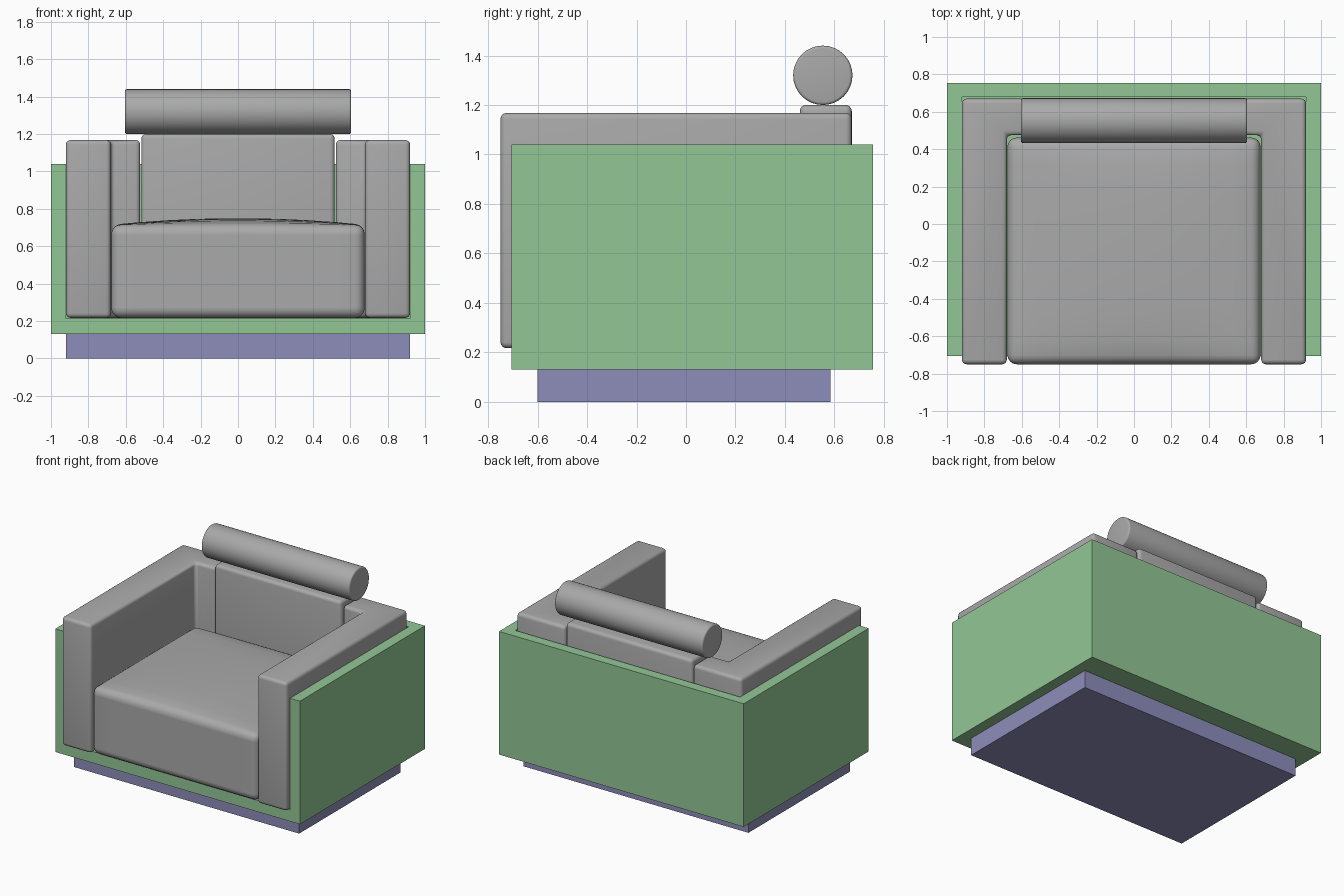
import bpy, bmesh, math

cube = bpy.data.objects.get("Cube")
if cube:
    bpy.data.objects.remove(cube, do_unlink=True)


def material(name, rgb):
    m = bpy.data.materials.new(name)
    m.use_nodes = True
    colour = (*rgb, 1)
    m.diffuse_color = colour
    m.node_tree.nodes["Principled BSDF"].inputs["Base Color"].default_value = colour
    return m


grey = material("grey upholstery", (0.40, 0.40, 0.40))
green = material("green shell", (0.29, 0.57, 0.30))
blue = material("blue plinth", (0.27, 0.27, 0.50))


def finish(name, bm, mat, bevel=0, mirror=False):
    """Turn a bmesh into an object, optionally mirrored and rounded."""
    bmesh.ops.recalc_face_normals(bm, faces=bm.faces)
    mesh = bpy.data.meshes.new(name)
    bm.to_mesh(mesh)
    bm.free()
    mesh.materials.append(mat)
    ob = bpy.data.objects.new(name, mesh)
    bpy.context.collection.objects.link(ob)
    if mirror:
        ob.modifiers.new("Mirror", 'MIRROR').use_mirror_merge = False
    if bevel:
        b = ob.modifiers.new("Bevel", 'BEVEL')
        b.width, b.segments, b.limit_method = bevel, 4, 'ANGLE'
        bpy.ops.object.select_all(action='DESELECT')
        ob.select_set(True)
        bpy.context.view_layer.objects.active = ob
        for mod in list(ob.modifiers):
            bpy.ops.object.modifier_apply(modifier=mod.name)
        bpy.ops.object.shade_smooth_by_angle(angle=math.radians(35))
    return ob


def box(x, y, z):
    """Box spanning three (min, max) ranges."""
    bm = bmesh.new()
    bmesh.ops.create_cube(bm, size=1)
    for v in bm.verts:
        v.co = [(a + b) / 2 + c * (b - a) for c, (a, b) in zip(v.co, (x, y, z))]
    return bm


def prism(outline, z0, z1):
    """Flat outline extruded upwards."""
    bm = bmesh.new()
    face = bm.faces.new([bm.verts.new((x, y, z0)) for x, y in outline])
    top = bmesh.ops.extrude_face_region(bm, geom=[face])["geom"]
    for v in top:
        if isinstance(v, bmesh.types.BMVert):
            v.co.z = z1
    return bm


# Plinth
finish("plinth", box((-0.92, 0.92), (-0.60, 0.585), (0, 0.13)), blue)

# Shell: box with the interior cut open at the top and front
inner, floor_z, rim_z = 0.92, 0.215, 1.04
front, back, back_in = -0.705, 0.755, 0.68
finish("shell_floor", box((-1, 1), (front, back), (0.13, floor_z)), green)
walls = [(-1, front), (-inner, front), (-inner, back_in), (inner, back_in),
         (inner, front), (1, front), (1, back), (-1, back)]
finish("shell_walls", prism(walls, floor_z, rim_z), green)

# L-shaped arm cushions wrapping the back corners
arm = [(0.68, -0.75), (0.92, -0.75), (0.92, 0.67), (0.523, 0.67),
       (0.523, 0.475), (0.68, 0.475)]
finish("arm_cushions", prism(arm, 0.217, 1.168), grey, 0.025, mirror=True)

# Back cushion
finish("back_cushion", box((-0.517, 0.517), (0.46, 0.67), (0.217, 1.2)), grey, 0.025)

# Seat cushion with a softly crowned top
seat = box((-0.677, 0.677), (-0.75, 0.462), (0.217, 0.715))
bmesh.ops.subdivide_edges(seat, edges=seat.edges[:], cuts=8, use_grid_fill=True)
for v in seat.verts:
    if v.co.z > 0.71:
        u, w = v.co.x / 0.677, (v.co.y + 0.144) / 0.606
        v.co.z += 0.035 * max(0, 1 - u * u) * max(0, 1 - w * w) ** 0.5
finish("seat_cushion", seat, grey, 0.05)

# Bolster headrest
bolster = bmesh.new()
bmesh.ops.create_cone(bolster, cap_ends=True, segments=32, radius1=0.12,
                      radius2=0.12, depth=1.21)
for v in bolster.verts:
    v.co = (v.co.z, v.co.x + 0.553, v.co.y + 1.32)
finish("bolster", bolster, grey, 0.012)
